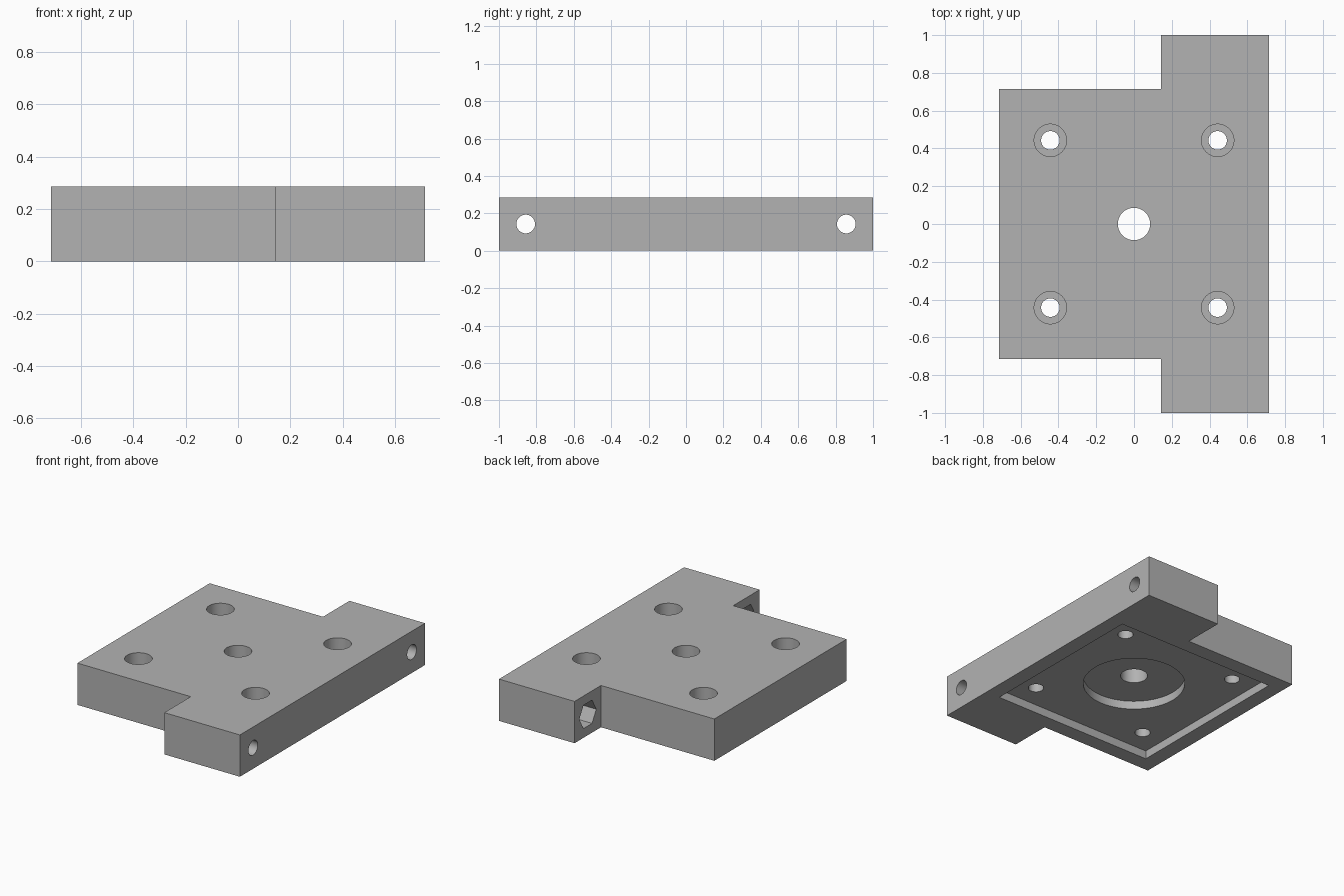
import bpy
import bmesh
import math
from mathutils import Matrix, Vector

if "Cube" in bpy.data.objects:
    bpy.data.objects.remove(bpy.data.objects["Cube"])

MM = 2 / 70            # one design unit: the plate is 70 units long
H = 10 * MM            # plate thickness

grey = bpy.data.materials.new("light_grey")
grey.diffuse_color = (0.45, 0.45, 0.45, 1)
grey.use_nodes = True
grey.node_tree.nodes["Principled BSDF"].inputs["Base Color"].default_value = grey.diffuse_color


def add_object(name, bm):
    bmesh.ops.recalc_face_normals(bm, faces=bm.faces)
    mesh = bpy.data.meshes.new(name)
    bm.to_mesh(mesh)
    bm.free()
    obj = bpy.data.objects.new(name, mesh)
    bpy.context.collection.objects.link(obj)
    mesh.materials.append(grey)
    return obj


def prism(name, outline, z0, z1):
    bm = bmesh.new()
    face = bm.faces.new([bm.verts.new((x, y, z0)) for x, y in outline])
    top = bmesh.ops.extrude_face_region(bm, geom=[face])["geom"]
    verts = [v for v in top if isinstance(v, bmesh.types.BMVert)]
    bmesh.ops.translate(bm, verts=verts, vec=(0, 0, z1 - z0))
    return add_object(name, bm)


def circle(radius, sides=64):
    return [(radius * math.cos(2 * math.pi * i / sides),
             radius * math.sin(2 * math.pi * i / sides)) for i in range(sides)]


def cut(cutter, matrix=Matrix()):
    """Subtract a cutter from the plate, then discard it."""
    cutter.data.transform(matrix)
    cutter.hide_render = True
    mod = plate.modifiers.new("cut", 'BOOLEAN')
    mod.operation = 'DIFFERENCE'
    mod.solver = 'EXACT'
    mod.object = cutter
    bpy.context.view_layer.objects.active = plate
    bpy.ops.object.modifier_apply(modifier=mod.name)
    bpy.data.objects.remove(cutter)


# Plate with two ears along the right side
half = 25 * MM
ear = 5 * MM
plate = prism("mounting_plate", [
    (-half, -half), (ear, -half), (ear, -1), (half, -1),
    (half, 1), (ear, 1), (ear, half), (-half, half)], 0, H)

# Square pocket and round pocket underneath, then the centre hole
p = 0.608
cut(prism("square_pocket", [(-p, -p), (p, -p), (p, p), (-p, p)], -0.1, 2 * MM))
cut(prism("round_pocket", circle(0.323), -0.1, 4 * MM))
cut(prism("centre_hole", circle(3 * MM), -0.1, H + 0.1))

# Four counterbored screw holes
for sx in (-1, 1):
    for sy in (-1, 1):
        place = Matrix.Translation((sx * 15.5 * MM, sy * 15.5 * MM, 0))
        cut(prism("screw_hole", circle(0.049, 48), -0.1, H + 0.1), place)
        cut(prism("counterbore", circle(3 * MM), 5 * MM, H + 0.1), place)

# Cross holes through the ears, with hexagonal nut traps on the inner side
lie_along_x = Matrix.Rotation(math.pi / 2, 4, 'Y')
for sy in (-1, 1):
    place = Matrix.Translation((0, sy * 30 * MM, H / 2)) @ lie_along_x
    cut(prism("cross_hole", circle(0.05, 48), 0, 0.9), place)
    hexagon = [(y, x) for x, y in circle(0.092, 6)]   # flats up and down
    cut(prism("nut_trap", hexagon, 0, ear + 10 * MM), place)

# Smooth hole walls, sharp edges
bpy.ops.object.select_all(action='DESELECT')
plate.select_set(True)
bpy.context.view_layer.objects.active = plate
bpy.ops.object.shade_smooth_by_angle(angle=math.radians(30))
